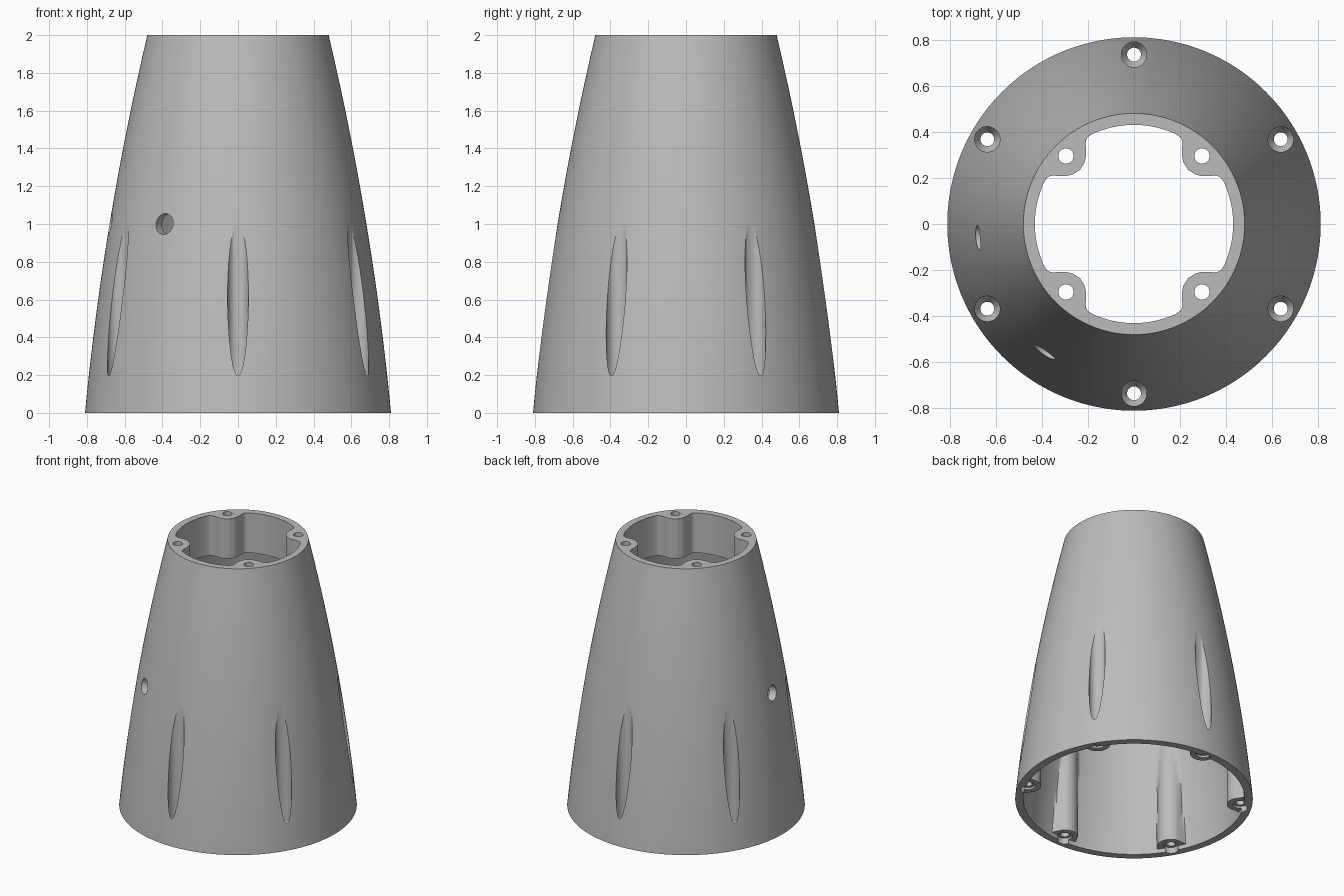
import bpy, bmesh
from math import sin, cos, pi, radians, sqrt, atan2, hypot
from mathutils import Matrix, Vector

cube = bpy.data.objects.get("Cube")
if cube:
    bpy.data.objects.remove(cube)

SEGS = 360
WALL = 0.055
SCREW_R = 0.735          # ring of the lower screws
BOSS_R = 0.09
NECK_Z = 1.7             # underside of the upper screw bosses
BOSS_Z = 0.03            # underside of the lower screw bosses


def outer(z):
    return 0.81 - 0.095 * z - 0.035 * z * z


def from_axis(a, start, step):
    """Signed angle from the nearest of several evenly spaced directions."""
    return (a - start + step / 2) % step - step / 2


# Half outline of an upper boss: distance along its direction, offset sideways
boss_half = [(0.332, 0), (0.339, 0.035), (0.357, 0.065), (0.38, 0.085),
             (0.4, 0.103), (0.409, 0.122), (0.402, 0.153)]
boss_polar = [(atan2(t, s), hypot(s, t)) for s, t in boss_half]


def neck_radius(a, z):
    d = abs(from_axis(a, pi / 4, pi / 2))
    for (a0, r0), (a1, r1) in zip(boss_polar, boss_polar[1:]):
        if d <= a1:
            return r0 + (r1 - r0) * (d - a0) / (a1 - a0)
    return 0.43


def inner_radius(a, z):
    d = from_axis(a, pi / 2, pi / 3)
    wall = outer(z) - WALL
    side = SCREW_R * sin(d)
    if abs(side) < BOSS_R:
        return min(wall, SCREW_R * cos(d) - sqrt(BOSS_R ** 2 - side ** 2))
    return wall


def plain_inner(a, z):
    return outer(z) - WALL


def loft(bm, rings, segs, closed, center=(0, 0)):
    """Join rings given as (radius function of angle and height, height)."""
    loops = []
    for f, z in rings:
        loops.append([bm.verts.new((center[0] + f(a, z) * cos(a),
                                    center[1] + f(a, z) * sin(a), z))
                      for a in (2 * pi * i / segs for i in range(segs))])
    pairs = list(zip(loops, loops[1:]))
    if closed:
        pairs.append((loops[-1], loops[0]))
    else:
        bm.faces.new(loops[0])
        bm.faces.new(loops[-1])
    for low, high in pairs:
        for i in range(segs):
            j = (i + 1) % segs
            bm.faces.new((low[i], low[j], high[j], high[i]))


def finish(bm, name):
    bmesh.ops.recalc_face_normals(bm, faces=bm.faces)
    mesh = bpy.data.meshes.new(name)
    bm.to_mesh(mesh)
    bm.free()
    ob = bpy.data.objects.new(name, mesh)
    bpy.context.collection.objects.link(ob)
    return ob


# Tapered shell with screw bosses inside
STEPS = 20
rings = [(lambda a, z: outer(z), 2 * i / STEPS) for i in range(STEPS + 1)]
rings += [(neck_radius, 2), (neck_radius, NECK_Z)]
rings += [(inner_radius, NECK_Z + (BOSS_Z - NECK_Z) * i / STEPS) for i in range(STEPS + 1)]
rings += [(plain_inner, BOSS_Z), (plain_inner, 0)]
bm = bmesh.new()
loft(bm, rings, SEGS, True)
shell = finish(bm, "tapered_shell")

# Cutters: lower screw wells, upper screw holes, side holes
cut = bmesh.new()
well = [(0.05, -0.1), (0.05, 0.045), (0.03, 0.045), (0.03, 0.12), (0.055, 0.16), (0.055, 1.3)]
for k in range(6):
    a = pi / 2 + k * pi / 3
    loft(cut, [(lambda a, z, r=r: r, z) for r, z in well], 48, False,
         (SCREW_R * cos(a), SCREW_R * sin(a)))
for x in (-0.295, 0.295):
    for y in (-0.295, 0.295):
        loft(cut, [(lambda a, z: 0.033, z) for z in (1.5, 2.1)], 32, False, (x, y))
for angle in (185, 235):
    a = radians(angle)
    direction = Vector((cos(a), sin(a), 0))
    place = Matrix.Translation(direction * 0.7 + Vector((0, 0, 1)))
    bmesh.ops.create_cone(cut, cap_ends=True, segments=48, radius1=0.055, radius2=0.055, depth=0.4,
                          matrix=place @ direction.to_track_quat('Z', 'Y').to_matrix().to_4x4())
cutter = finish(cut, "hole_cutter")
cutter.hide_render = True

mod = shell.modifiers.new("holes", 'BOOLEAN')
mod.operation = 'DIFFERENCE'
mod.solver = 'EXACT'
mod.object = cutter
for ob in bpy.context.selected_objects:
    ob.select_set(False)
bpy.context.view_layer.objects.active = shell
shell.select_set(True)
bpy.ops.object.modifier_apply(modifier=mod.name)
bpy.data.objects.remove(cutter)
bpy.ops.object.shade_smooth_by_angle(angle=radians(30))

# Single grey finish
grey = bpy.data.materials.new("mid_grey")
grey.use_nodes = True
color = (0.5, 0.5, 0.5, 1)
grey.diffuse_color = color
grey.node_tree.nodes["Principled BSDF"].inputs["Base Color"].default_value = color
shell.data.materials.clear()
shell.data.materials.append(grey)
